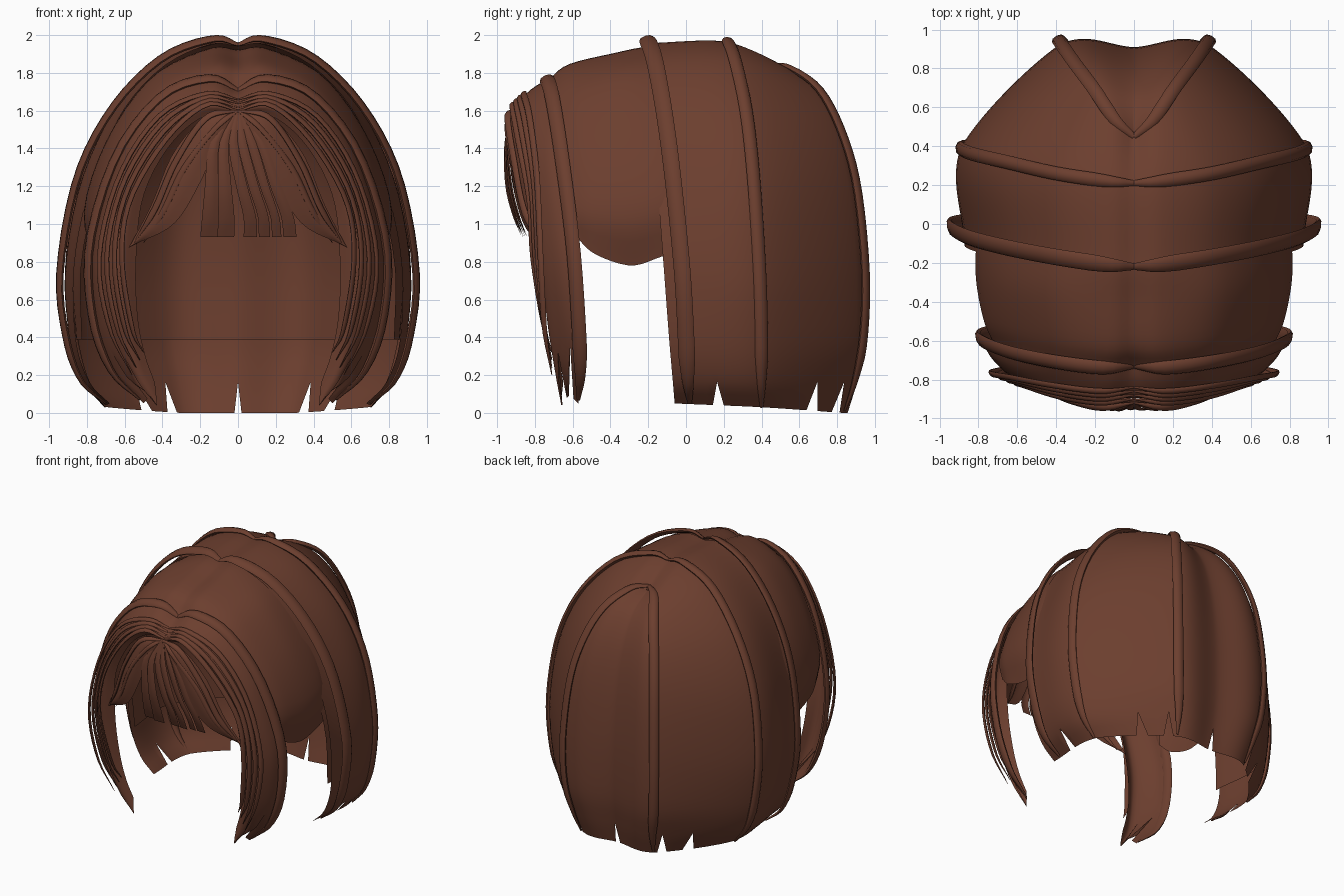
import bpy, bmesh, math
from mathutils import Vector

brown = bpy.data.materials.new("chestnut brown")
brown.diffuse_color = (0.15, 0.049, 0.028, 1)


def spline(pts, n, flat=0.0):
    """Resample a smooth curve through pts to n points; flat pulls it to straight segments."""
    p = [Vector(q) for q in pts]
    p = [2 * p[0] - p[1]] + p + [2 * p[-1] - p[-2]]
    out = []
    for i in range(n):
        f = i / (n - 1) * (len(p) - 3)
        k = min(int(f), len(p) - 4)
        t = f - k
        a, b, c, d = p[k:k + 4]
        q = 0.5 * (2 * b + (c - a) * t + (2 * a - 5 * b + 4 * c - d) * t * t
                   + (3 * b - a - 3 * c + d) * t ** 3)
        out.append(q.lerp(b.lerp(c, t), flat))
    return out


def grid_object(name, rows, closed=False, mirror=True, angle=50):
    """Skin a list of equally long point rows."""
    bm = bmesh.new()
    vs = [[bm.verts.new(q) for q in r] for r in rows]
    n = len(rows[0])
    for i in range(len(rows) - 1):
        for j in range(n if closed else n - 1):
            k = (j + 1) % n
            bm.faces.new((vs[i][j], vs[i + 1][j], vs[i + 1][k], vs[i][k]))
    if closed:
        bm.faces.new(vs[0])
        bm.faces.new(vs[-1][::-1])
    bmesh.ops.remove_doubles(bm, verts=bm.verts, dist=0.0005)
    bmesh.ops.recalc_face_normals(bm, faces=bm.faces)
    me = bpy.data.meshes.new(name)
    bm.to_mesh(me)
    bm.free()
    me.materials.append(brown)
    ob = bpy.data.objects.new(name, me)
    bpy.context.collection.objects.link(ob)
    if mirror:
        m = ob.modifiers.new("Mirror", 'MIRROR')
        m.use_clip = True
    bpy.ops.object.select_all(action='DESELECT')
    ob.select_set(True)
    bpy.context.view_layer.objects.active = ob
    bpy.ops.object.shade_smooth_by_angle(angle=math.radians(angle))
    return ob


def loft(name, curves, across, along, notches=(), depth=3, mirror=True, flat=0.0):
    """Sheet through several curves; notched columns are cut at the hem."""
    lines = [spline(c, along) for c in curves]
    rows = [spline([l[j] for l in lines], across, flat) for j in range(along)]
    for c in notches:
        for r in range(1, depth):
            rows[-r][c] = rows[-depth][c].copy()
    return grid_object(name, rows, mirror=mirror)


def strand(name, pts, width, thick, centre, n=28, tip=0.25, mirror=True):
    """Flattened tapering tube whose thin side faces away from centre."""
    p = spline(pts, n)
    rows = []
    for i, q in enumerate(p):
        t = (p[min(i + 1, n - 1)] - p[max(i - 1, 0)]).normalized()
        out = q - Vector(centre)
        out = (out - t * out.dot(t)).normalized()
        side = t.cross(out)
        u = i / (n - 1)
        s = tip + (1 - tip) * min(1, 5 * u + 0.2, 5 * (1 - u))
        rows.append([q + side * (math.cos(a) * width * s) + out * (math.sin(a) * thick * s)
                     for a in (k * math.tau / 8 for k in range(8))])
    return grid_object(name, rows, closed=True, mirror=mirror)


# Back and side bob: arches from the crown line back to the rear seam
side_edge = [(0, -.22, 1.94), (.15, -.22, 1.95), (.4, -.2, 1.83), (.62, -.17, 1.58), (.78, -.15, 1.2),
             (.865, -.12, .8), (.86, -.09, .4), (.79, -.07, .17), (.68, -.06, .05)]
side_back = [(0, .2, 1.95), (.15, .22, 1.96), (.4, .27, 1.85), (.65, .33, 1.58), (.82, .37, 1.2),
             (.89, .39, .75), (.865, .4, .4), (.8, .4, .17), (.69, .4, .03)]
rear_arch = [(0, .45, 1.83), (.1, .53, 1.83), (.2, .68, 1.71), (.29, .8, 1.5), (.35, .88, 1.2),
             (.38, .92, .8), (.37, .92, .4), (.33, .88, .17), (.3, .83, 0)]
rear_seam = [(0, .45, 1.82), (0, .52, 1.79), (0, .66, 1.7), (0, .78, 1.5), (0, .86, 1.2),
             (0, .905, .8), (0, .905, .4), (0, .87, .17), (0, .83, 0)]
bob = [side_edge, side_back, rear_arch, rear_seam]
loft("back_bob", bob, 49, 34, notches=(8, 25, 30, 48), depth=5, flat=.2)

# Inner scalp layer, ending above the hem
loft("inner_scalp", [[(x * .96, y * .96, z * .97) for x, y, z in c[:7]] for c in bob], 24, 20, flat=.2)

# Raised locks running over the bob
mid = (0, .2, .8)
strand("crown_lock", [(0, -.22, 1.95), (.13, -.21, 1.98), (.4, -.17, 1.88), (.66, -.12, 1.62),
                      (.85, -.07, 1.25), (.942, -.02, .75), (.91, 0, .4), (.83, .01, .17), (.7, .02, .05)],
       .045, .018, mid, 36)
strand("side_lock", [(0, .21, 1.95), (.13, .22, 1.97), (.4, .26, 1.87), (.66, .32, 1.59), (.83, .36, 1.22),
                     (.895, .39, .75), (.87, .4, .4), (.805, .4, .17), (.7, .4, .03)], .035, .022, mid, 36)
strand("rear_lock", [(0, .45, 1.84), (.1, .54, 1.83), (.21, .7, 1.72), (.3, .82, 1.5), (.36, .905, 1.2),
                     (.39, .95, .75), (.38, .94, .4), (.34, .895, .17), (.31, .84, .01)], .035, .018, mid, 36)

# Front crown cap with rounded lower rim
loft("front_cap", [
    [(0, -.73, 1.72), (.15, -.73, 1.76), (.4, -.7, 1.65), (.6, -.65, 1.4), (.72, -.61, 1.1), (.72, -.58, .93)],
    [(0, -.62, 1.82), (.15, -.62, 1.84), (.42, -.58, 1.72), (.65, -.53, 1.42), (.77, -.5, 1.08), (.74, -.48, .84)],
    [(0, -.38, 1.88), (.15, -.38, 1.9), (.44, -.36, 1.78), (.68, -.33, 1.46), (.81, -.3, 1.06), (.75, -.29, .78)],
    [(0, -.2, 1.92), (.15, -.2, 1.93), (.44, -.18, 1.79), (.68, -.15, 1.47), (.81, -.12, 1.1), (.77, -.12, .83)],
    [(0, .0, 1.92), (.15, .0, 1.92), (.42, .0, 1.78), (.66, .0, 1.47), (.78, .0, 1.1), (.75, .0, .85)],
], 20, 22)

# Long face-framing locks, split at the tips
loft("face_frame", [
    [(0, -.72, 1.71), (.15, -.73, 1.77), (.4, -.7, 1.68), (.63, -.65, 1.37), (.77, -.59, .9),
     (.76, -.56, .5), (.66, -.55, .22), (.5, -.57, .05)],
    [(0, -.8, 1.68), (.16, -.82, 1.71), (.4, -.79, 1.6), (.62, -.74, 1.3), (.74, -.68, .85),
     (.71, -.65, .5), (.61, -.62, .22), (.46, -.62, .09)],
    [(0, -.89, 1.61), (.18, -.89, 1.63), (.4, -.86, 1.5), (.57, -.81, 1.2), (.64, -.77, .8),
     (.6, -.73, .45), (.53, -.69, .2), (.43, -.66, .04)],
    [(0, -.88, 1.58), (.16, -.87, 1.58), (.35, -.83, 1.43), (.5, -.78, 1.15), (.54, -.73, .8),
     (.53, -.69, .5), (.49, -.67, .3), (.44, -.65, .16)],
], 13, 34, notches=(3, 6), depth=8)

# Rolled edge and fine strands along the face frame
front_mid = (0, -.3, .8)
strand("frame_edge", [(0, -.73, 1.71), (.15, -.74, 1.77), (.4, -.71, 1.68), (.64, -.66, 1.37),
                      (.785, -.6, .9), (.77, -.57, .5), (.67, -.56, .22), (.52, -.57, .07)],
       .04, .02, front_mid)
for k in range(4):
    d = .04 * k
    strand("fine_strand_%d" % (k + 1),
           [(0, -.84 - d / 2, 1.66 - d / 2), (.17, -.86 - d / 2, 1.69 - d / 2),
            (.42 - d / 3, -.83 - d / 2, 1.57 - d), (.63 - d / 2, -.79 - d / 3, 1.25 - d),
            (.735 - d, -.77 - d / 3, .82), (.68 - d, -.75, .45), (.56 - d / 2, -.71, .2 + d)],
           .018, .01, front_mid, tip=.15)

# Swept leaf-shaped locks beside the fringe
loft("swept_fringe", [
    [(0, -.9, 1.6), (.16, -.92, 1.58), (.34, -.88, 1.38), (.46, -.83, 1.1), (.58, -.76, .87)],
    [(0, -.92, 1.59), (.13, -.95, 1.52), (.27, -.92, 1.28), (.4, -.86, 1.05), (.57, -.77, .88)],
    [(0, -.92, 1.58), (.09, -.94, 1.47), (.2, -.92, 1.22), (.34, -.86, 1.0), (.55, -.77, .89)],
], 9, 20)
for k in range(2):
    d = .05 * k
    strand("swept_strand_%d" % (k + 1),
           [(0, -.92, 1.6), (.17 - d, -.945, 1.56 - d), (.33 - d, -.91, 1.33 - d / 2),
            (.44 - d, -.86, 1.08), (.55 - d, -.78, .9)], .02, .012, front_mid, tip=.1)

# Centre fringe: pieces fanning down from the parting, the outer ones set further back
fringe = [(-.2, -.11), (-.11, -.02), (.03, .1), (.11, .17), (.18, .23), (.24, .31)]
for k, (a, b) in enumerate(fringe):
    ta, tb = -.15 + k * .05, -.10 + k * .05
    m = (a + b) / 2
    dy = .01 * (k % 2) - .4 * m * m

    def edge(top, hem, bulge=0):
        return [(top * .25, -.925, 1.58), (top, -.95 - dy / 2 - bulge, 1.42),
                (top * .5 + hem * .5, -.94 - dy - bulge, 1.2), (hem * .95, -.9 - dy - bulge, 1.04),
                (hem, -.86 - dy, .93)]
    loft("fringe_piece_%d" % (k + 1), [edge(ta, a), edge((ta + tb) / 2, m, .008), edge(tb, b)],
         5, 14, mirror=False)
